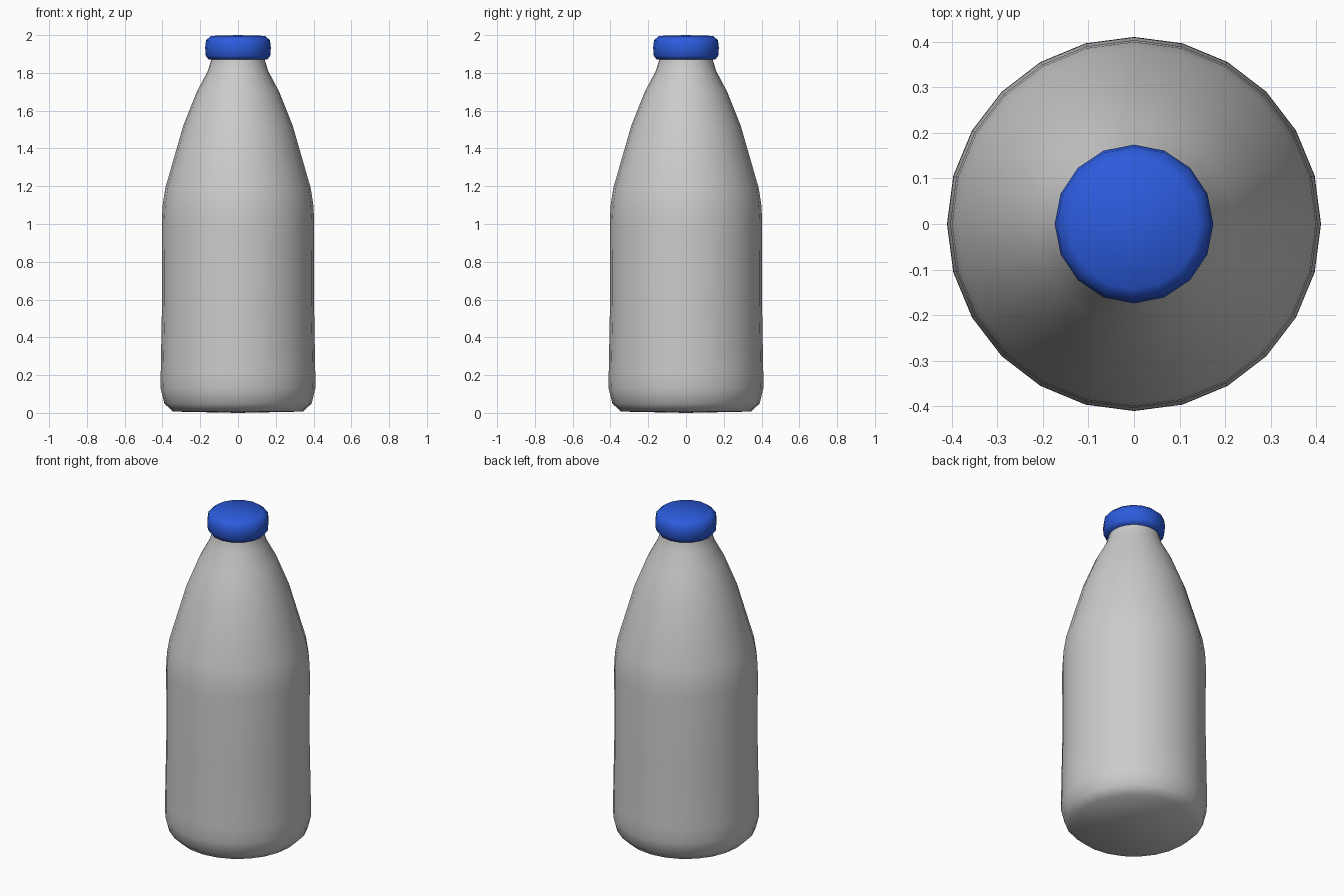
import bpy, bmesh
from math import cos, sin, pi, radians

if "Cube" in bpy.data.objects:
    bpy.data.objects.remove(bpy.data.objects["Cube"])


def lathe(name, profile, sides):
    """Revolve (radius, z) points about z; radius 0 makes a pole."""
    bm = bmesh.new()
    rings = []
    for r, z in profile:
        count = sides if r > 0 else 1
        rings.append([bm.verts.new((r * cos(2 * pi * i / sides), r * sin(2 * pi * i / sides), z))
                      for i in range(count)])
    for low, high in zip(rings, rings[1:]):
        for i in range(sides):
            j = (i + 1) % sides
            corners = [low[i % len(low)], low[j % len(low)], high[j % len(high)], high[i % len(high)]]
            bm.faces.new(list(dict.fromkeys(corners)))
    bmesh.ops.recalc_face_normals(bm, faces=bm.faces)
    mesh = bpy.data.meshes.new(name)
    bm.to_mesh(mesh)
    bm.free()
    obj = bpy.data.objects.new(name, mesh)
    bpy.context.collection.objects.link(obj)
    bpy.ops.object.select_all(action='DESELECT')
    obj.select_set(True)
    bpy.context.view_layer.objects.active = obj
    bpy.ops.object.shade_smooth_by_angle(angle=radians(75))
    return obj


# Bottle body, from the base up to the neck hidden in the cap
lathe("bottle_body", [
    (0, 0), (0.345, 0.007), (0.39, 0.05), (0.41, 0.13), (0.409, 0.22),
    (0.402, 0.6), (0.403, 1.02), (0.399, 1.1), (0.385, 1.19), (0.29, 1.52),
    (0.218, 1.7), (0.16, 1.81), (0.14, 1.875), (0.138, 1.93), (0, 1.93)], 24)

# Screw cap
cap = lathe("cap", [
    (0, 1.87), (0.155, 1.87), (0.171, 1.892), (0.174, 1.935),
    (0.169, 1.973), (0.143, 1.996), (0, 2.0)], 16)
blue = bpy.data.materials.new("blue_plastic")
blue.diffuse_color = (0.025, 0.105, 0.72, 1)
blue.use_nodes = True
blue.node_tree.nodes["Principled BSDF"].inputs["Base Color"].default_value = blue.diffuse_color
cap.data.materials.append(blue)
